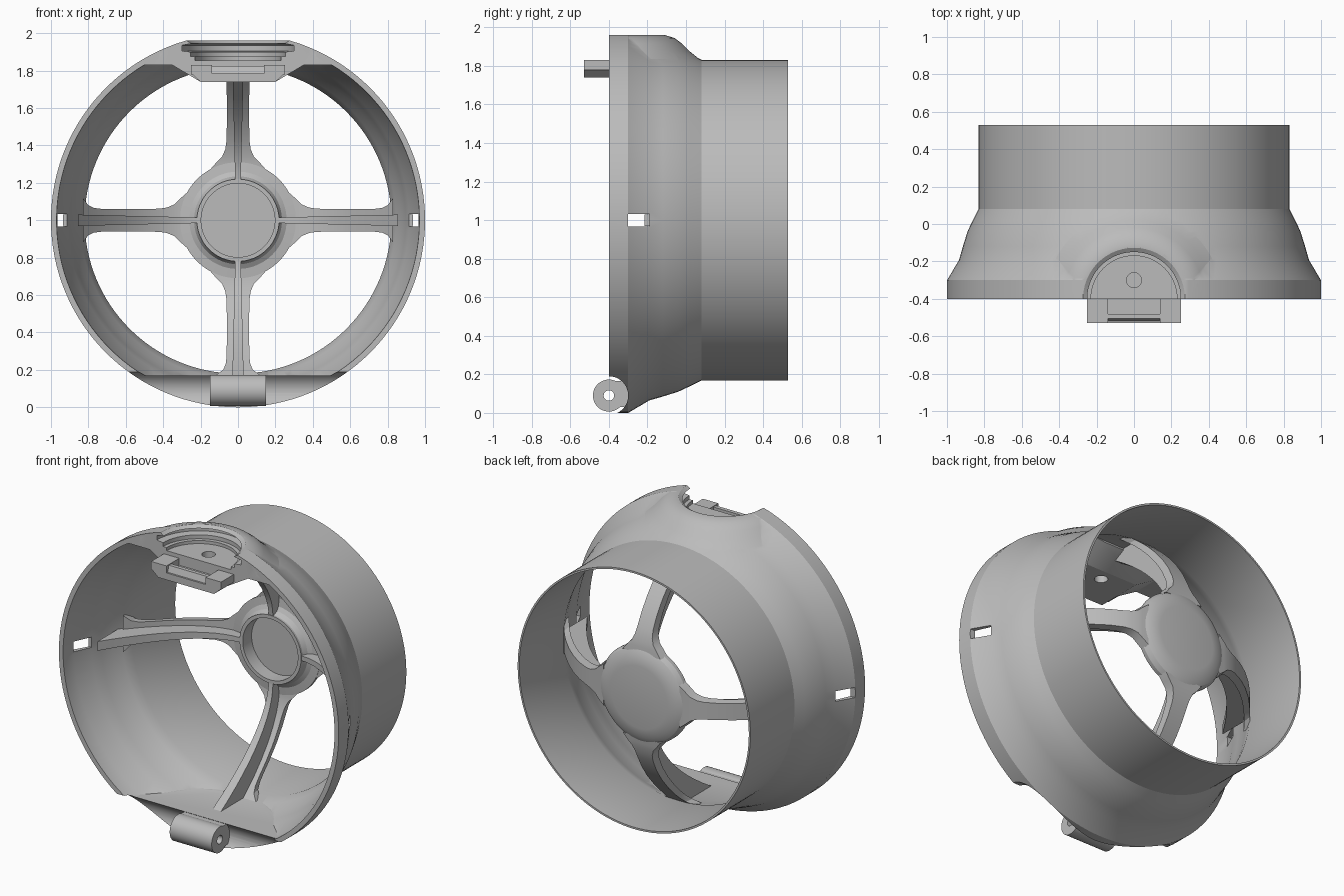
import bpy, bmesh, math
from mathutils import Matrix

cube = bpy.data.objects.get("Cube")
if cube:
    bpy.data.objects.remove(cube, do_unlink=True)

grey = bpy.data.materials.new("plain grey")
grey.use_nodes = True
COLOR = (0.5, 0.5, 0.5, 1)
grey.diffuse_color = COLOR
grey.node_tree.nodes["Principled BSDF"].inputs["Base Color"].default_value = COLOR
CZ = 1.0        # height of the duct axis
FRONT = -0.4    # front plane of the duct


def finish(name, bm):
    bmesh.ops.remove_doubles(bm, verts=bm.verts, dist=1e-5)
    bmesh.ops.recalc_face_normals(bm, faces=bm.faces)
    me = bpy.data.meshes.new(name)
    bm.to_mesh(me)
    bm.free()
    me.materials.append(grey)
    ob = bpy.data.objects.new(name, me)
    bpy.context.collection.objects.link(ob)
    return ob


def lathe(name, profile, closed=False, axis="Y", at=(0, 0, CZ), n=128):
    """Turn (radius, height) points around an axis; closed joins last to first."""
    bm = bmesh.new()
    rings = []
    for r, h in profile:
        ring = []
        for i in range(n if r > 0 else 1):
            a = 2 * math.pi * i / n
            c, s = r * math.cos(a), r * math.sin(a)
            co = {"Y": (c, h, s), "Z": (c, s, h), "X": (h, c, s)}[axis]
            ring.append(bm.verts.new([p + q for p, q in zip(co, at)]))
        rings.append(ring)
    pairs = list(zip(rings, rings[1:]))
    if closed:
        pairs.append((rings[-1], rings[0]))
    for a, b in pairs:
        for i in range(n):
            j = (i + 1) % n
            quad = [a[i % len(a)], a[j % len(a)], b[j % len(b)], b[i % len(b)]]
            bm.faces.new(list(dict.fromkeys(quad)))
    return finish(name, bm)


def rod(name, axis, at, r, half, n=48):
    return lathe(name, [(0, -half), (r, -half), (r, half), (0, half)], axis=axis, at=at, n=n)


def box(name, x0, x1, y0, y1, z0, z1):
    bm = bmesh.new()
    size = Matrix.Diagonal((x1 - x0, y1 - y0, z1 - z0, 1))
    mid = Matrix.Translation(((x0 + x1) / 2, (y0 + y1) / 2, (z0 + z1) / 2))
    bmesh.ops.create_cube(bm, size=1, matrix=mid @ size)
    return finish(name, bm)


def loft(name, sections):
    """Skin a row of four-cornered sections and cap the ends."""
    bm = bmesh.new()
    rows = [[bm.verts.new(p) for p in s] for s in sections]
    for a, b in zip(rows, rows[1:]):
        for i in range(4):
            j = (i + 1) % 4
            bm.faces.new((a[i], a[j], b[j], b[i]))
    bm.faces.new(rows[0])
    bm.faces.new(rows[-1])
    return finish(name, bm)


def boolean(ob, tool, op="DIFFERENCE"):
    mod = ob.modifiers.new("bool", "BOOLEAN")
    mod.operation, mod.solver, mod.object = op, "EXACT", tool
    bpy.context.view_layer.update()
    with bpy.context.temp_override(object=ob, active_object=ob, selected_objects=[ob]):
        bpy.ops.object.modifier_apply(modifier=mod.name)
    bpy.data.objects.remove(tool, do_unlink=True)


# Duct shell: flared front, straight thin sleeve behind
outer = [(1, FRONT), (1, -0.3), (0.935, -0.19), (0.915, -0.12), (0.89, -0.04), (0.862, 0.02), (0.832, 0.08)]
inner = [(0.82, 0.08), (0.845, 0.02), (0.873, -0.04), (0.897, -0.12), (0.915, -0.19), (0.965, -0.3), (0.97, FRONT)]
duct = lathe("duct_shell", outer + [(0.832, 0.53), (0.82, 0.53)] + inner, closed=True)

# Flat fillings across the top and bottom of the flare
fill = lathe("fill", [(0, FRONT)] + [(r - 0.008, y) for r, y in outer] + [(0, 0.08)])
boolean(fill, box("gap", -2, 2, -1, 1, 0.17, 1.83))
boolean(duct, fill, "UNION")

# Rounded boss around the latch pocket
boss = lathe("boss", [(0, 1.835), (0.47, 1.835), (0.42, 1.875), (0.38, 1.915), (0.34, 1.945),
                      (0.29, 1.96), (0, 1.96)], axis="Z", at=(0, FRONT, 0))
boolean(boss, box("front_half", -1, 1, -2, FRONT, 1, 3))
boolean(duct, boss, "UNION")
boolean(duct, box("top_trim", -1, 1, -1, 1, 1.96, 3))

# Stepped pocket with undercut groove and pin hole
pocket = [(0, 1.855), (0.23, 1.855), (0.23, 1.875), (0.255, 1.875), (0.255, 1.9), (0.3, 1.905),
          (0.3, 1.935), (0.25, 1.945), (0.28, 1.965), (0.28, 2.1), (0, 2.1)]
boolean(duct, lathe("pocket", pocket, axis="Z", at=(0, FRONT, 0)))

# Side windows and clearance around the hinge
for s in (-1, 1):
    boolean(duct, box("window", s * 0.95 - 0.09, s * 0.95 + 0.09, -0.3, -0.19, 0.967, 1.033))
boolean(duct, rod("clearance", "X", (0, FRONT, 0.09), 0.1, 0.7))

# Latch: tapered bed under the pocket, posts and cross bar in front
bed = loft("latch_bed", [[(-a, y, z), (a, y, z), (b, y, 1.835), (-b, y, 1.835)]
                         for a, b, y, z in ((0.2, 0.36, FRONT, 1.74), (0.2, 0.36, -0.22, 1.74),
                                            (0.17, 0.3, -0.06, 1.82))])
for ob in (duct, bed):
    boolean(ob, rod("pin_hole", "Z", (0, -0.3, 1.8), 0.04, 0.2))
tab = loft("latch_tab", [[(-0.2, y, 1.74), (0.2, y, 1.74), (0.25, y, 1.785), (-0.25, y, 1.785)]
                         for y in (-0.53, -0.39)])
for s, side in ((-1, "right"), (1, "left")):
    box(side + "_latch_post", min(s * 0.14, s * 0.25), max(s * 0.14, s * 0.25), -0.53, -0.39, 1.78, 1.83)
loft("latch_bar", [[(x, -0.52, 1.78), (x, -0.48, 1.78), (x, -0.48, 1.825), (x, -0.505, 1.825)]
                   for x in (-0.15, 0.15)])

# Hinge barrel with its web
hinge = rod("hinge_barrel", "X", (0, FRONT, 0.09), 0.083, 0.15)
boolean(hinge, box("web", -0.15, 0.15, FRONT, -0.27, 0.03, 0.165), "UNION")
boolean(hinge, rod("hinge_hole", "X", (0, FRONT, 0.09), 0.027, 0.3))

# Hub: domed back, rounded collar and open cup in front
hub = lathe("hub", [(0, 0.48), (0.2, 0.48), (0.26, 0.47), (0.295, 0.45), (0.31, 0.42), (0.31, 0.395),
                    (0.26, 0.39), (0.235, 0.375), (0.22, 0.345), (0.22, 0.33), (0.197, 0.33),
                    (0.197, 0.42), (0, 0.42)])


def bend(r):
    """Depth of the spoke at a given radius."""
    t = max(0, (r - 0.25) / 0.58)
    return 0.42 - 0.39 * t ** 1.9


# Four swept spokes, each a flared flange with a standing rib
flange = [(0.27, 0.15), (0.31, 0.115), (0.34, 0.085), (0.38, 0.068), (0.42, 0.062), (0.5, 0.06),
          (0.58, 0.06), (0.66, 0.06), (0.73, 0.061), (0.77, 0.066), (0.8, 0.08), (0.83, 0.12)]
for k, side in enumerate(("left", "top", "right", "bottom")):
    turn = Matrix.Translation((0, 0, CZ)) @ Matrix.Rotation(-k * math.pi / 2, 4, "Y")
    spoke = loft(side + "_spoke", [[(r, bend(r) - 0.02, -w), (r, bend(r) - 0.02, w),
                                    (r, bend(r) + 0.035, w * 0.9), (r, bend(r) + 0.035, -w * 0.9)]
                                   for r, w in flange])
    tip = 0.855 if k % 2 == 0 else 0.83
    rib_rows = []
    for i in range(13):
        t = i / 12
        r = 0.21 + (tip - 0.21) * t
        w = 0.015 + 0.015 * t
        edge = 0.335 - 0.55 * t ** 1.9
        rib_rows.append([(r, edge, -w), (r, edge, w), (r, bend(r), w), (r, bend(r), -w)])
    rib = loft(side + "_rib", rib_rows)
    for ob in (spoke, rib):
        ob.data.transform(turn)

# Smooth shading with crisp edges
for ob in list(bpy.context.scene.objects):
    if ob.type == "MESH" and grey.name in ob.data.materials:
        with bpy.context.temp_override(object=ob, active_object=ob, selected_objects=[ob],
                                       selected_editable_objects=[ob]):
            bpy.ops.object.shade_smooth_by_angle(angle=math.radians(25))
